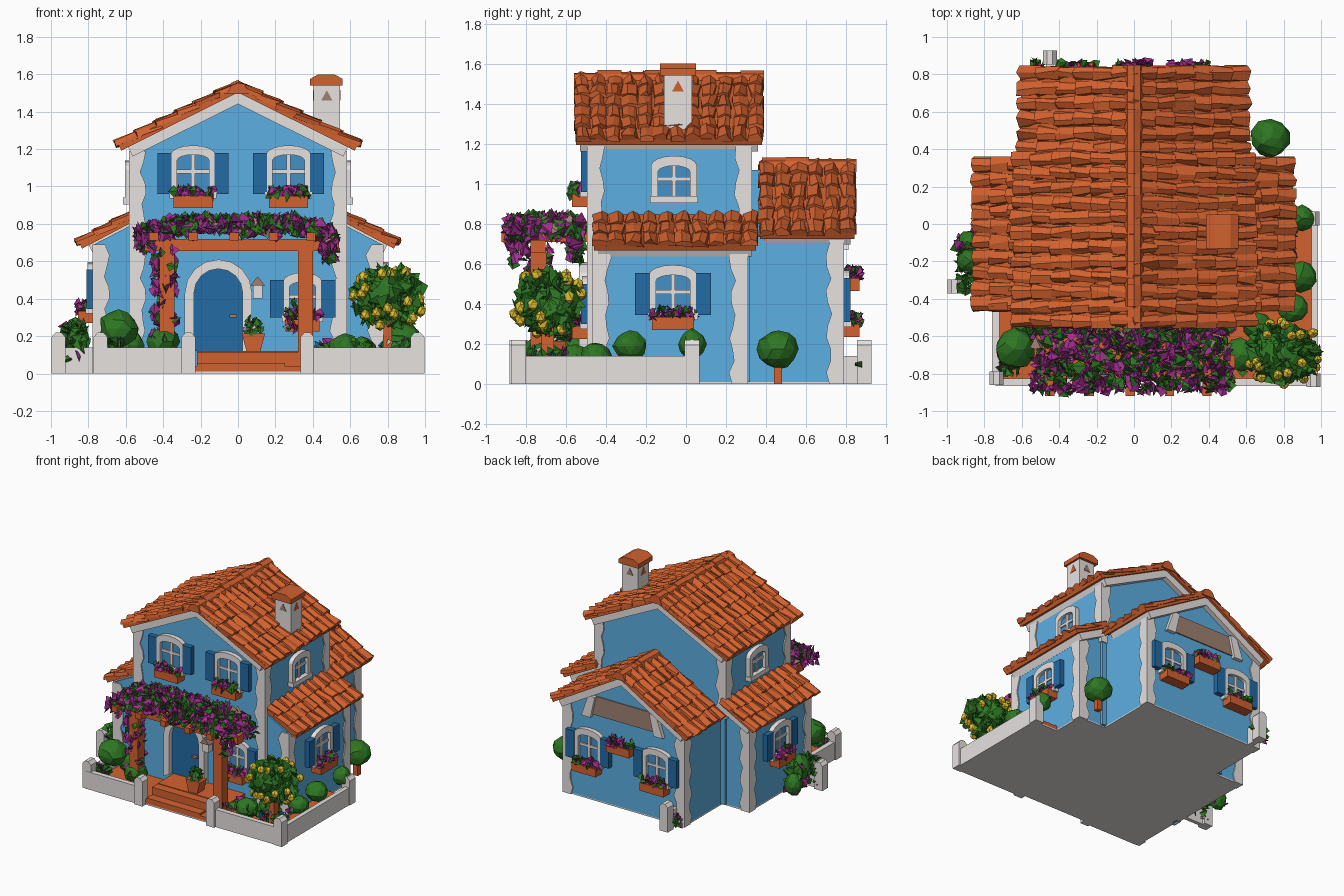
import bpy, bmesh, math, random
from mathutils import Matrix, Vector, Euler

if "Cube" in bpy.data.objects:
    bpy.data.objects.remove(bpy.data.objects["Cube"])
random.seed(4)
U = random.uniform

def mat(name, r, g, b):
    m = bpy.data.materials.new(name)
    m.diffuse_color = (r, g, b, 1)
    m.use_nodes = True
    m.node_tree.nodes["Principled BSDF"].inputs["Base Color"].default_value = m.diffuse_color
    return m
BLUE = mat("wall blue", .108, .43, .76)
NAVY = mat("shutter blue", .016, .145, .37)
GLASS = mat("glass blue", .06, .28, .56)
ORANGE = mat("terracotta", .65, .12, .028)
WHITE = mat("plaster white", .82, .78, .765)
GREEN = mat("leaf green", .028, .185, .017)
PINK = mat("blossom magenta", .36, .028, .27)
YELLOW = mat("lemon yellow", .82, .58, .03)
BROWN = mat("beam brown", .35, .22, .17)
I = Matrix()

def mesh(name, verts, faces, mats, idx=None):
    me = bpy.data.meshes.new(name)
    me.from_pydata([tuple(v) for v in verts], [], faces)
    for m in mats:
        me.materials.append(m)
    if idx:
        me.polygons.foreach_set("material_index", idx)
    bm = bmesh.new()
    bm.from_mesh(me)
    bmesh.ops.recalc_face_normals(bm, faces=bm.faces)
    bm.to_mesh(me)
    bm.free()
    ob = bpy.data.objects.new(name, me)
    bpy.context.collection.objects.link(ob)
    return ob

def prism(name, pts, y0, y1, m, M=I):
    """Extrude an (x, z) outline from y0 to y1."""
    n = len(pts)
    v = [M @ Vector((x, y, z)) for y in (y0, y1) for x, z in pts]
    f = [list(range(n)), list(range(2*n-1, n-1, -1))]
    f += [(i, (i+1) % n, n+(i+1) % n, n+i) for i in range(n)]
    return mesh(name, v, f, [m])

def box(name, x0, x1, y0, y1, z0, z1, m, M=I):
    return prism(name, [(x0, z0), (x1, z0), (x1, z1), (x0, z1)], y0, y1, m, M)

def arch(w, z0, zs, rise, n=8):
    """Half width w, foot z0, spring line zs; runs foot to foot."""
    a = [math.pi*i/n for i in range(n+1)]
    return [(w, z0)] + [(w*math.cos(t), zs+rise*math.sin(t)) for t in a] + [(-w, z0)]

def arch_frame(name, inner, outer, d, m, M):
    n = len(inner)
    v = [M @ Vector((x, y, z)) for p in (inner, outer) for y in (0, -d) for x, z in p]
    f = []
    for i in range(n-1):
        for a, b in ((0, 1), (1, 3), (3, 2), (2, 0)):
            f.append((a*n+i, a*n+i+1, b*n+i+1, b*n+i))
    f += [(0, n, 3*n, 2*n), (n-1, 2*n-1, 4*n-1, 3*n-1)]
    mesh(name, v, f, [m])

def scatter(name, n, where, size, weights):
    """Broad folded leaves at sampled points; weights = [(material, share)]."""
    v, f, idx = [], [], []
    for _ in range(n):
        c, s = Vector(where()), size*U(.7, 1.3)
        R = Euler((U(0, 6), U(0, 6), U(0, 6))).to_matrix()
        k = len(v)
        v += [c + R @ Vector(p)*s for p in ((.9, 0, .2), (-.9, 0, .2), (0, .8, -.2), (0, -.8, -.2))]
        f += [(k, k+1, k+2), (k, k+3, k+1), (k, k+2, k+3), (k+1, k+3, k+2)]
        idx += [random.choices(range(len(weights)), [w for _, w in weights])[0]]*4
    mesh(name, v, f, [m for m, _ in weights], idx)

def shell(c, r, lo=.85):
    """Sampler on an ellipsoid surface."""
    def where():
        d = Vector((U(-1, 1), U(-1, 1), U(-1, 1))).normalized()*U(lo, 1.05)
        return [c[i]+d[i]*r[i] for i in range(3)]
    return where

def bush(name, c, r, m=GREEN, sub=2):
    bm = bmesh.new()
    bmesh.ops.create_icosphere(bm, subdivisions=sub, radius=1)
    v = [[c[i]+p.co[i]*r[i]*U(.88, 1.08) for i in range(3)] for p in bm.verts]
    f = [[q.index for q in p.verts] for p in bm.faces]
    bm.free()
    mesh(name, v, f, [m])

def at(x, y, z, deg=0):
    return Matrix.Translation((x, y, z)) @ Matrix.Rotation(math.radians(deg), 4, 'Z')

# ---- windows, origin at the sill centre, outward is local -y
def flower_box(M, w, z):
    box("flower_box", -w, w, -.085, 0, z-.035, z+.03, ORANGE, M)
    scatter("box_flowers", 55, lambda: M @ Vector((U(-w, w), U(-.09, -.02), z+U(.025, .075))),
            .03, [(PINK, 6), (GREEN, 4)])

def window(M, w=.085, h=.2, shutters=True, flowers=True):
    ins, out = arch(w, 0, h-.03, .03), arch(w+.035, -.02, h, .05)
    prism("window_glass", ins, -.008, .01, GLASS, M)
    arch_frame("window_frame", ins, out, .035, WHITE, M)
    box("window_sill", -w-.04, w+.04, -.045, 0, -.035, 0, WHITE, M)
    box("window_mullion", -.011, .011, -.018, 0, 0, h, WHITE, M)
    box("window_bar", -w, w, -.018, 0, h*.5, h*.5+.02, WHITE, M)
    for s in (-1, 1):
        if shutters:
            box("shutter", s*(w+.03), s*(w+.105), -.04, 0, -.01, h+.01, NAVY, M)
    if flowers:
        flower_box(M, w+.02, -.05)

# ---- walls, standing on a plaster base plate
prism("main_house_wall", [(-.57, .01), (.57, .01), (.57, 1.19), (0, 1.48), (-.57, 1.19)], -.485, .32, BLUE)
prism("rear_wing_wall", [(-.53, .01), (.53, .01), (.53, .76), (0, 1.07), (-.53, .76)], .3, .78, BLUE)
for s in (-1, 1):
    prism("side_wing_wall", [(s*.5, .01), (s*.77, .01), (s*.77, .69), (s*.5, .83)], -.46, .3, BLUE)

# ---- wavy plaster corners: one plate on each face of the corner
def corner(x, y, sx, sy, z0, z1):
    n = int((z1-z0)/.055)
    edge = [(.07+.014*math.sin(i*1.9)+U(-.006, .006), z0+(z1-z0)*i/n) for i in range(n+1)]
    pts = [(-.009, z1), (-.009, z0)] + edge
    prism("corner_plaster_front", [(x-sx*u, z) for u, z in pts], y, y+sy*.009, WHITE)
    R = Matrix.Translation((x, y, 0)) @ Matrix.Rotation(math.pi/2, 4, 'Z')
    prism("corner_plaster_side", [(-sy*u, z) for u, z in pts], 0, -sx*.009, WHITE, R)
for s in (-1, 1):
    corner(s*.575, -.485, s, -1, 0, 1.19)
    corner(s*.575, .32, s, 1, .7, 1.19)
    corner(s*.77, -.46, s, -1, 0, .69)
    corner(s*.77, .3, s, 1, 0, .69)
    corner(s*.53, .78, s, 1, 0, .76)

# ---- roofs: white soffit, slab and rows of jittered barrel tiles
def roof_slope(name, top, eave, y0, y1, rows):
    T, E = Vector((top[0], 0, top[1])), Vector((eave[0], 0, eave[1]))
    d = (E-T).normalized()
    nrm = Vector((-d.z, 0, d.x)) if d.x > 0 else Vector((d.z, 0, -d.x))
    L = (E-T).length
    P = lambda t, h: (T+d*t+nrm*h)
    band = lambda t0, t1, h0, h1: [(P(t, h).x, P(t, h).z) for t, h in ((t0, h0), (t1, h0), (t1, h1), (t0, h1))]
    prism(name+"_slab", band(0, L, -.025, .01), y0+.01, y1-.01, ORANGE)
    prism(name+"_trim", band(0, L-.04, -.08, -.02), y0+.03, y1-.03, WHITE)
    cols = round((y1-y0)/.08)
    v, f = [], []
    for c in range(cols):
        for r in range(rows):
            w = (y1-y0)/cols
            y, t0, t1 = y0+w*c, L*r/rows-.012, L*(r+1)/rows+U(0, .015)
            k = len(v)
            for t, lift in ((t0, 0), (t1, .012)):
                for a, h in ((0, -.01), (.12, .014), (.5, .027), (.88, .014), (1, -.01)):
                    p = P(t+U(-.008, .008), h+lift+U(-.006, .006))
                    v.append((p.x, min(max(y+w*a+U(-.014, .014), y0), y1), p.z))
            f += [(k+i, k+i+1, k+i+6, k+i+5) for i in range(4)]
            f += [(k, k+5, k+9, k+4), tuple(range(k, k+5)), tuple(range(k+9, k+4, -1))]
    mesh(name+"_tiles", v, f, [ORANGE])
for s in (-1, 1):
    roof_slope("main_roof", (0, 1.53), (s*.635, 1.215), -.56, .39, 6)
    roof_slope("rear_roof", (0, 1.095), (s*.60, .745), .36, .85, 6)
    roof_slope("side_roof", (s*.56, .84), (s*.845, .69), -.47, .36, 3)
for y0, y1, z in ((-.56, .39, 1.52), (.38, .85, 1.085)):
    n = round((y1-y0)/.12)
    for i in range(n):
        j, w = U(-.008, .008), (y1-y0)/n
        prism("ridge_tile", [(-.06, z-.025), (-.035, z+.028+j), (0, z+.042+j), (.035, z+.028), (.06, z-.025)],
              y0+w*i, y0+w*(i+1), ORANGE)

# ---- chimney with triangular vents
box("chimney", .405, .545, -.11, .03, 1.25, 1.55, WHITE)
prism("chimney_cap", [(.385, 1.54), (.56, 1.54), (.56, 1.575), (.515, 1.6), (.43, 1.6), (.385, 1.575)], -.13, .05, ORANGE)
for M, m in ((at(.475, -.11, 0), BROWN), (at(.475, .03, 0, 180), BROWN),
             (at(.545, -.04, 0, 90), ORANGE), (at(.405, -.04, 0, -90), ORANGE)):
    prism("chimney_vent", [(-.03, 1.46), (.03, 1.46), (0, 1.515)], -.004, .004, m, M)

# ---- windows on every side
window(at(-.24, -.485, .97))
window(at(.27, -.485, .97))
window(at(.345, -.485, .31), w=.07, h=.18)
for s in (-1, 1):
    window(at(s*.77, -.065, .355, s*90), h=.19)
    window(at(s*.57, -.06, .94, s*90), w=.08, h=.15, shutters=False, flowers=False)
    window(at(s*.3, .78, .32, 180))
flower_box(at(0, .78, .5, 180), .1, 0)
# rear gable opening with plaster surround
M = at(0, .78, 0, 180)
prism("gable_opening", [(-.29, .69), (.29, .69), (.25, .84), (-.25, .84)], -.009, 0, BROWN, M)
for s in (-1, 1):
    prism("gable_opening_side", [(s*.36, .67), (s*.28, .67), (s*.24, .84), (s*.3, .84)], -.03, 0, WHITE, M)

# ---- door, lantern, porch steps
D = at(-.105, -.485, 0)
prism("door", arch(.13, .12, .43, .13), -.012, .01, NAVY, D)
arch_frame("door_frame", arch(.13, .12, .43, .13), arch(.18, .1, .43, .18), .05, WHITE, D)
box("door_handle", .06, .1, -.035, -.01, .3, .315, BROWN, D)
box("lantern", .08, .13, -.56, -.51, .4, .47, WHITE)
prism("lantern_roof", [(.065, .47), (.145, .47), (.105, .52)], -.575, -.495, BROWN)
box("porch", -.22, .4, -.7, -.47, .01, .12, ORANGE)
box("step", -.22, .34, -.77, -.7, .01, .115, ORANGE)
box("lower_step", -.22, .25, -.84, -.77, .01, .055, ORANGE)

# ---- base plate, courtyard floor and fence
for x0, x1, y0, y1 in ((-.74, .97, -.84, -.4), (-.77, .97, -.4, .04), (-.77, .77, .04, .3), (-.53, .53, .3, .78)):
    box("base_plate", x0, x1, y0, y1, 0, .01, WHITE)
box("courtyard_floor_front", -.74, .97, -.84, -.4, .01, .04, ORANGE)
box("courtyard_floor_right", .6, .97, -.4, .04, .01, .04, ORANGE)
for x0, x1, y0, y1 in ((-.74, -.27, -.865, -.825), (.4, .97, -.865, -.825), (.95, .985, -.84, .03),
                       (-.76, -.72, -.84, -.45), (-.95, -.77, -.35, -.32), (-.47, -.43, .78, .88)):
    box("fence_wall", x0, x1, y0, y1, 0, .14, WHITE)
for x, y in ((-.735, -.825), (-.265, -.845), (.37, -.845), (.96, -.835), (.955, .03), (-.96, -.335), (-.45, .89)):
    box("fence_post", x-.037, x+.037, y-.037, y+.037, 0, .195, WHITE)
    prism("fence_post_cap", [(x-.037, .195), (x+.037, .195), (x+.015, .22), (x-.015, .22)], y-.037, y+.037, WHITE)

# ---- pergola with climbing flowers
for x in (-.38, .36):
    box("pergola_post", x-.04, x+.04, -.775, -.695, .01, .67, ORANGE)
box("pergola_beam", -.5, .54, -.775, -.7, .655, .72, ORANGE)
for x in (-.45, -.24, -.02, .19, .39):
    box("pergola_rafter", x-.025, x+.025, -.92, -.48, .71, .755, ORANGE)
MIX = [(PINK, 6), (GREEN, 4), (BROWN, .5)]
def canopy():
    x, y = U(-.53, .5), U(-.88, -.52)
    top = .835-.5*abs(y+.7)**2 - .25*max(0, abs(x)-.3)
    return x, y, U(top-.06, top)
scatter("pergola_flowers", 800, canopy, .043, MIX)
scatter("pergola_front_hang", 60, lambda: (U(-.53, .5), U(-.9, -.86), U(.735, .79)), .036, MIX)
for y0, y1 in ((-.88, -.8), (-.58, -.52)):
    scatter("pergola_right_hang", 30, lambda: (U(.44, .53), U(y0, y1), U(.6, .75)), .036, MIX)
    scatter("pergola_left_hang", 22, lambda: (U(-.55, -.45), U(y0, y1), U(.65, .76)), .036, MIX)
scatter("post_vine", 120, lambda: (-.38+U(-.075, .05), -.735+U(-.065, .06), U(.15, .68)), .036, [(PINK, 6), (GREEN, 3)])
scatter("window_vine", 22, lambda: (.29+U(-.03, .03), -.6+U(-.03, .03), U(.22, .4)), .028, MIX)

# ---- lemon tree
T = (.8, -.69, .41)
prism("lemon_trunk", [(.77, .03), (.83, .03), (.82, .3), (.78, .3)], -.72, -.66, ORANGE)
bush("lemon_crown", T, (.165, .15, .135))
scatter("lemon_leaves", 230, shell(T, (.175, .155, .145), .8), .05, [(GREEN, 1)])
for i in range(28):
    c = shell(T, (.195, .175, .155), .98)()
    bush("lemon", c, (.03, .03, .034), YELLOW, 1)

# ---- potted plant, shrubs and side climbers
prism("plant_pot", [(.045, .12), (.12, .12), (.145, .215), (.02, .215)], -.69, -.6, ORANGE)
scatter("pot_plant", 45, shell((.085, -.645, .25), (.055, .05, .045), .3), .028, [(GREEN, 5), (WHITE, 1)])
for x, y, z, rx, rz in ((-.64, -.67, .24, .11, .1), (-.4, -.72, .17, .09, .08), (-.58, -.55, .15, .08, .09),
                        (.9, .03, .2, .07, .075), (.89, -.28, .19, .085, .08), (.85, -.45, .14, .08, .07),
                        (.57, -.7, .13, .09, .08), (.73, .46, .175, .105, .1), (-.87, -.2, .19, .075, .11),
                        (-.88, -.1, .1, .07, .09), (.66, -.55, .12, .08, .08)):
    bush("shrub", (x, y, z), (rx, rx, rz))
box("topiary_trunk", .71, .75, .44, .48, 0, .1, ORANGE)
scatter("left_climber", 80, lambda: (U(-.95, -.82), U(-.36, -.06), U(.05, .27)), .04, [(GREEN, 8), (PINK, 1)])
scatter("front_left_flowers", 40, lambda: (U(-.74, -.62), U(-.8, -.72), U(.08, .18)), .03, [(PINK, 1), (GREEN, 2)])
scatter("front_right_flowers", 90, lambda: (U(.42, .92), U(-.8, -.6), U(.06, .17)), .035,
        [(GREEN, 8), (WHITE, 1), (PINK, 1), (NAVY, 1)])
scatter("rear_plant", 25, lambda: (U(-.54, -.4), U(.83, .88), U(.04, .12)), .03, [(GREEN, 4), (PINK, 1)])
